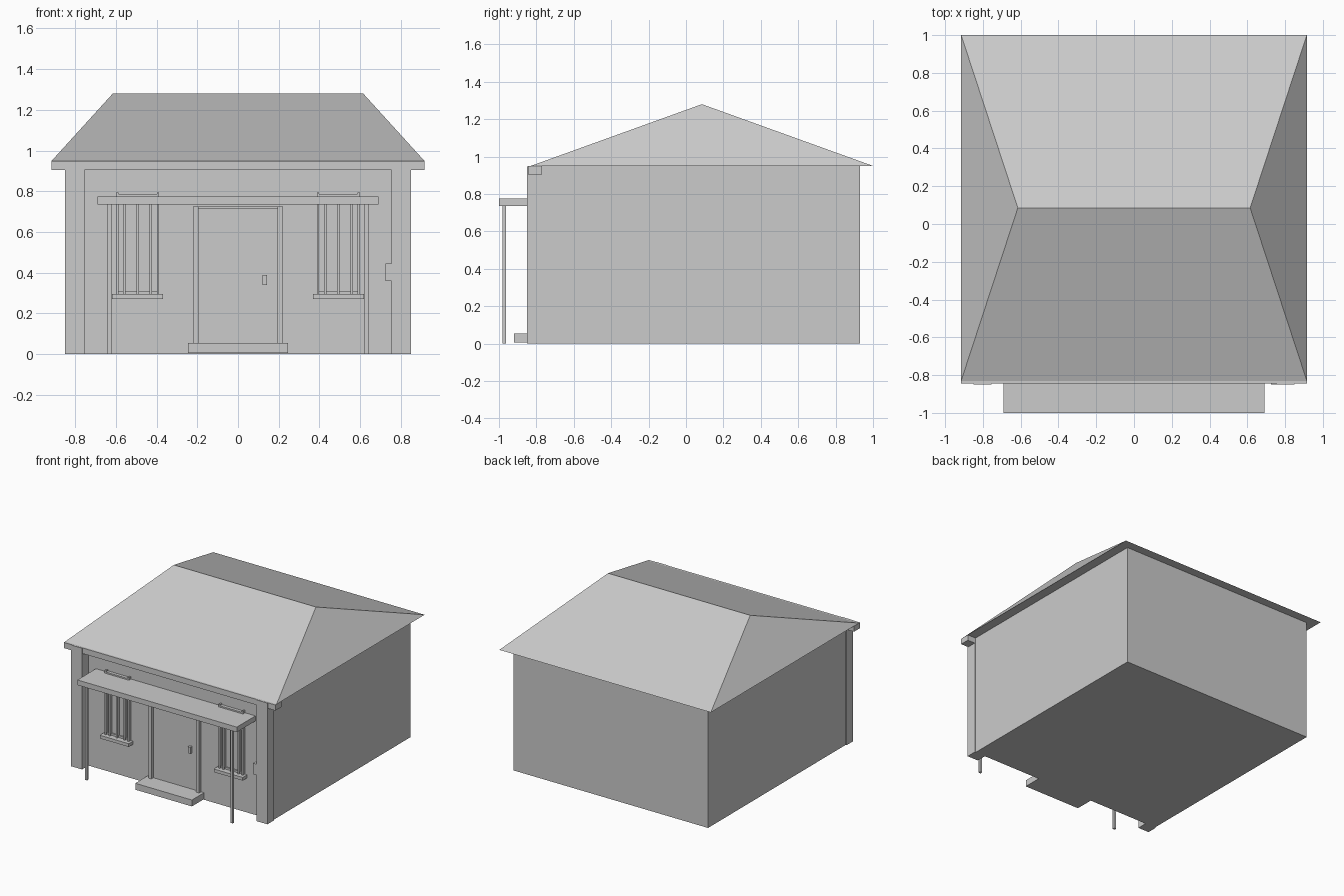
import bpy
import bmesh

if "Cube" in bpy.data.objects:
    bpy.data.objects.remove(bpy.data.objects["Cube"], do_unlink=True)

# Single plain grey finish
grey = bpy.data.materials.new("light_grey")
grey.use_nodes = True
colour = (0.6, 0.6, 0.6, 1)
grey.diffuse_color = colour
grey.node_tree.nodes["Principled BSDF"].inputs["Base Color"].default_value = colour

WALL = -0.77   # front wall plane
FRONT = -0.85  # pilaster face


def add_object(name, bm):
    bmesh.ops.recalc_face_normals(bm, faces=bm.faces)
    mesh = bpy.data.meshes.new(name)
    bm.to_mesh(mesh)
    bm.free()
    mesh.materials.append(grey)
    obj = bpy.data.objects.new(name, mesh)
    bpy.context.collection.objects.link(obj)
    return obj


def box(name, x, y, z):
    """Box from (low, high) ranges on each axis."""
    bm = bmesh.new()
    bmesh.ops.create_cube(bm, size=1)
    for v in bm.verts:
        for axis, (low, high) in enumerate((x, y, z)):
            v.co[axis] = high if v.co[axis] > 0 else low
    return add_object(name, bm)


def pair(name, x, y, z):
    """Box on the left (+x) and its mirror on the right."""
    box("left_" + name, x, y, z)
    box("right_" + name, (-x[1], -x[0]), y, z)


# Main body and corner pilasters
box("house_body", (-0.842, 0.842), (WALL, 0.93), (0, 0.95))
pair("pilaster", (0.755, 0.85), (FRONT, WALL), (0, 0.948))
box("meter_box", (0.725, 0.755), (FRONT, WALL), (0.36, 0.445))

# Hipped roof with a flat soffit
bm = bmesh.new()
eaves = [bm.verts.new(p) for p in
         ((-0.915, -0.83, 0.95), (0.915, -0.83, 0.95),
          (0.915, 1, 0.95), (-0.915, 1, 0.95))]
west, east = [bm.verts.new((x, 0.085, 1.28)) for x in (-0.615, 0.615)]
a, b, c, d = eaves
for face in ((d, c, b, a), (a, b, east, west), (b, c, east),
             (c, d, west, east), (d, a, west)):
    bm.faces.new(face)
add_object("hipped_roof", bm)
box("eaves_beam", (-0.915, 0.915), (-0.845, WALL), (0.905, 0.949))

# Porch canopy, posts and doorstep
box("porch_canopy", (-0.69, 0.69), (-1, WALL), (0.735, 0.775))
pair("porch_post", (0.62, 0.64), (-0.98, -0.963), (0, 0.735))
box("doorstep", (-0.245, 0.245), (-0.92, WALL), (0.005, 0.055))

# Door with frame and handle
pair("door_jamb", (0.194, 0.22), (WALL - 0.025, WALL), (0.055, 0.725))
box("door_head", (-0.194, 0.194), (WALL - 0.008, WALL), (0.715, 0.725))
box("door_handle", (0.12, 0.142), (WALL - 0.022, WALL), (0.34, 0.39))

# Barred windows
CENTRE = 0.493
pair("window_sill", (CENTRE - 0.125, CENTRE + 0.125), (WALL - 0.055, WALL), (0.27, 0.295))
pair("window_head", (CENTRE - 0.105, CENTRE + 0.105), (WALL - 0.025, WALL), (0.772, 0.786))
pair("window_bottom_rail", (CENTRE - 0.105, CENTRE + 0.105), (WALL - 0.01, WALL), (0.295, 0.31))
for label, offset, top in (("inner_frame", -0.1, 0.795), ("inner_bar", -0.065, 0.775),
                           ("middle_bar", 0, 0.775), ("outer_bar", 0.065, 0.775),
                           ("outer_frame", 0.1, 0.795)):
    mid = CENTRE + offset
    pair("window_" + label, (mid - 0.006, mid + 0.006), (WALL - 0.025, WALL), (0.295, top))
